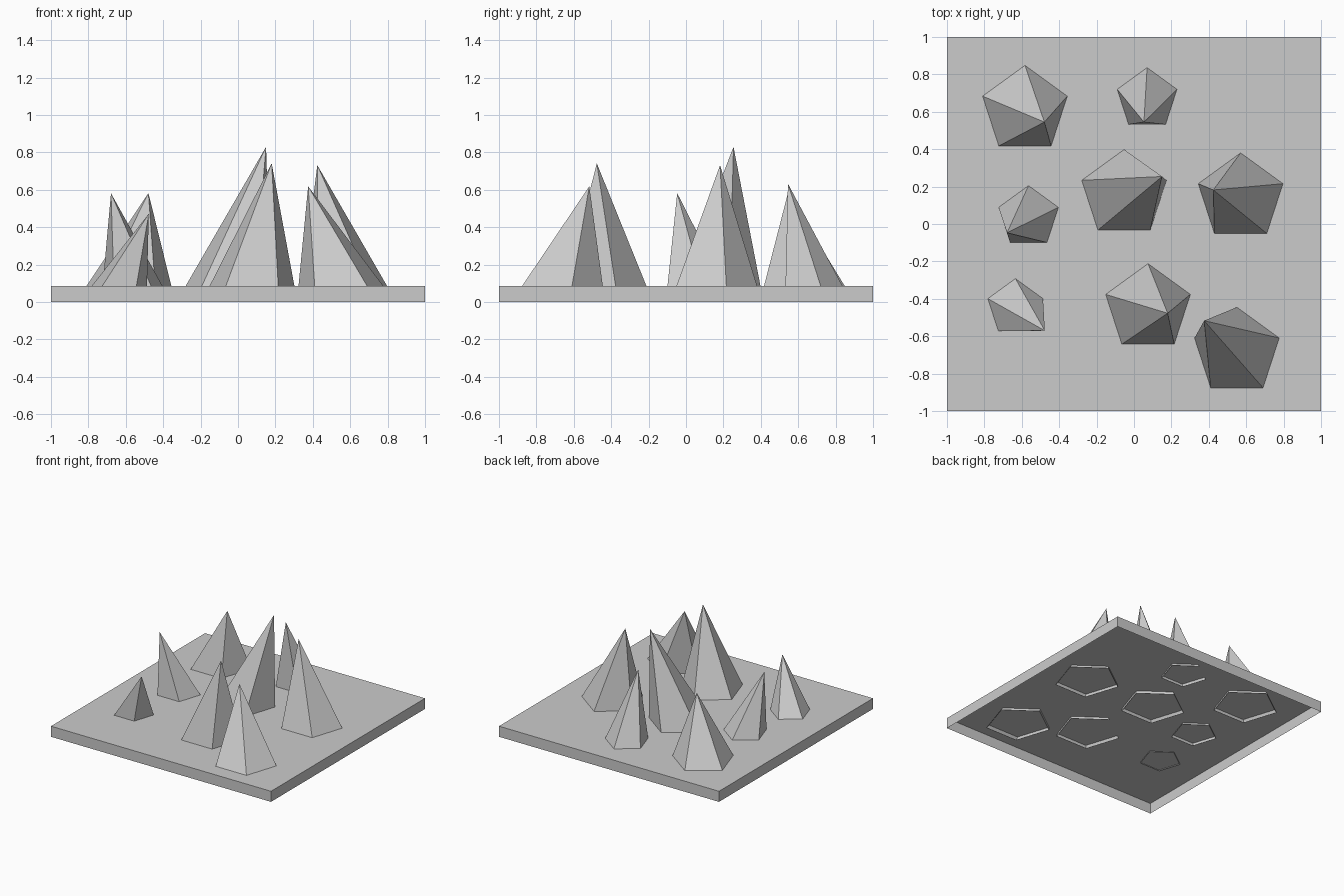
import bpy, math

if "Cube" in bpy.data.objects:
    bpy.data.objects.remove(bpy.data.objects["Cube"])

TOP = 0.087  # height of the tray's top surface


def add_mesh(name, verts, faces):
    mesh = bpy.data.meshes.new(name)
    mesh.from_pydata(verts, [], faces)
    mesh.update()
    obj = bpy.data.objects.new(name, mesh)
    bpy.context.collection.objects.link(obj)
    return obj


# Base plate: square top with a skirt, open underneath
square = [(-1, -1), (1, -1), (1, 1), (-1, 1)]
add_mesh("base_plate",
         [(x, y, 0) for x, y in square] + [(x, y, TOP) for x, y in square],
         [(4, 5, 6, 7)] + [(i, (i + 1) % 4, (i + 1) % 4 + 4, i + 4) for i in range(4)])


def spike(name, centre, radius, apex, bottom):
    """Leaning five-sided spike, open below, sunk through the plate.
    Centre and radius are measured at the plate's top surface."""
    grow = (apex[2] - bottom) / (apex[2] - TOP)
    verts = []
    for i in range(5):
        a = math.pi / 2 + i * math.tau / 5
        x = centre[0] + radius * math.cos(a)
        y = centre[1] + radius * math.sin(a)
        verts.append((apex[0] + (x - apex[0]) * grow,
                      apex[1] + (y - apex[1]) * grow, bottom))
    verts.append(apex)
    add_mesh(name, verts, [(i, (i + 1) % 5, 5) for i in range(5)])


# Spikes: centre, radius, tip, buried base height
spikes = [
    ((-0.583, 0.610), 0.238, (-0.479, 0.545, 0.583), 0.065),
    ((0.070, 0.668), 0.168, (0.053, 0.545, 0.633), 0.065),
    ((-0.564, 0.037), 0.168, (-0.679, -0.047, 0.582), 0.065),
    ((-0.053, 0.160), 0.238, (0.150, 0.254, 0.830), 0.065),
    ((0.570, 0.142), 0.238, (0.424, 0.182, 0.732), 0.065),
    ((-0.634, -0.447), 0.155, (-0.477, -0.570, 0.472), 0.081),
    ((0.075, -0.450), 0.238, (0.180, -0.477, 0.742), 0.065),
    ((0.550, -0.683), 0.238, (0.375, -0.517, 0.619), 0.065),
]
for n, args in enumerate(spikes, 1):
    spike(f"spike_{n}", *args)
